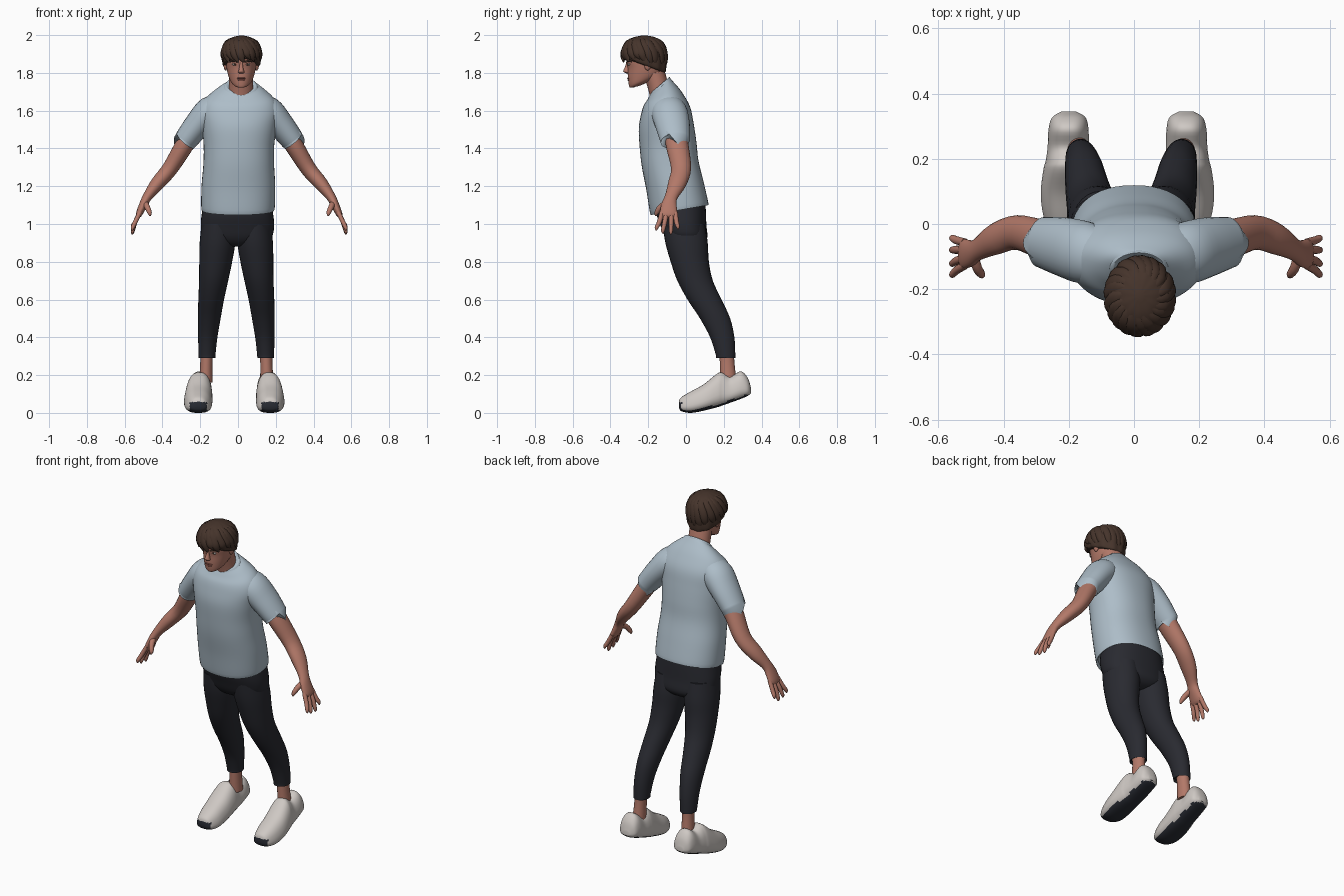
import bpy, bmesh, math, random
from mathutils import Vector

random.seed(4)


def material(name, r, g, b):
    m = bpy.data.materials.new(name)
    m.diffuse_color = (r, g, b, 1)
    return m


SKIN = material("skin", .45, .19, .14)
LIP = material("lip", .30, .10, .08)
HAIR = material("brown_hair", .06, .034, .024)
SHIRT = material("pale_blue_cotton", .42, .51, .58)
PANTS = material("dark_trousers", .022, .023, .030)
SHOE = material("off_white_shoe", .62, .58, .55)
SOLE = material("dark_sole", .022, .025, .034)
EYE = material("eye_white", .6, .55, .52)


def dense(rings, k):
    """Smooth interpolation between hand-placed sections."""
    out = []
    for i in range(len(rings) - 1):
        p = [rings[max(0, min(len(rings) - 1, i + j))] for j in (-1, 0, 1, 2)]
        for q in range(k):
            t = q / k
            out.append([.5 * (2 * b + (c - a) * t + (2 * a - 5 * b + 4 * c - d) * t * t
                              + (3 * b - a - 3 * c + d) * t ** 3) for a, b, c, d in zip(*p)])
    return out + [list(rings[-1])]


def loop_points(c, u, v, n, p=2, taper=0, wave=None):
    pts = []
    for i in range(n):
        a = 2 * math.pi * i / n
        cs, sn = math.cos(a), math.sin(a)
        x = math.copysign(abs(cs) ** (2 / p), cs)
        y = math.copysign(abs(sn) ** (2 / p), sn)
        w = wave(a) if wave else 1
        pts.append(c + u * (x * w * (1 - taper * y)) + v * (y * w))
    return pts


def skin(name, loops, mats, rule=None):
    """Bridge loops into a closed surface."""
    bm = bmesh.new()
    vs = [[bm.verts.new(p) for p in lp] for lp in loops]
    n = len(loops[0])
    for a, b in zip(vs, vs[1:]):
        for i in range(n):
            bm.faces.new((a[i], a[(i + 1) % n], b[(i + 1) % n], b[i]))
    bm.faces.new(vs[0])
    bm.faces.new(vs[-1])
    bmesh.ops.recalc_face_normals(bm, faces=bm.faces)
    for f in bm.faces:
        if rule:
            f.material_index = rule(f.calc_center_median(), f.normal)
    me = bpy.data.meshes.new(name)
    bm.to_mesh(me)
    bm.free()
    for m in mats:
        me.materials.append(m)
    ob = bpy.data.objects.new(name, me)
    bpy.context.collection.objects.link(ob)
    return ob


def stack(name, rings, mat, n=32, k=4, p=2, wave=None):
    """Level sections: x, y, z, half width, half depth, slope toward the back."""
    loops = [loop_points(Vector((x, y, z)), Vector((max(rx, .002), 0, 0)),
                         Vector((0, 1, sl)) * max(ry, .002), n, p, 0, wave)
             for x, y, z, rx, ry, sl in dense(rings, k)]
    return skin(name, loops, [mat])


def limb(name, rings, mat, n=20, k=4, ref=(0, 1, 0)):
    """Sections square to the path: x, y, z, half thickness, half breadth."""
    d = dense(rings, k)
    P = [Vector(r[:3]) for r in d]
    loops = []
    for i, r in enumerate(d):
        t = (P[min(i + 1, len(P) - 1)] - P[max(i - 1, 0)]).normalized()
        v = Vector(ref)
        v = (v - t * v.dot(t)).normalized()
        loops.append(loop_points(P[i], t.cross(v) * max(r[3], .001), v * max(r[4], .001), n))
    return skin(name, loops, [mat])


def ball(name, c, size, mat):
    x, y, z = c
    a, b, h = size
    rings = [(x, y, z - h * math.cos(math.pi * i / 8), a * math.sin(math.pi * i / 8),
              b * math.sin(math.pi * i / 8), 0) for i in range(9)]
    return stack(name, rings, mat, 16, 1)


# Shirt body with rolled hem and sloping neckline
stack("shirt_body", [
    (0, -.035, 1.09, .183, .143, .17), (0, -.035, 1.08, .194, .154, .17),
    (.002, -.058, 1.20, .195, .152, .13), (.004, -.084, 1.32, .187, .150, .1),
    (.005, -.095, 1.42, .187, .150, .1), (.007, -.105, 1.52, .198, .145, .1),
    (.009, -.108, 1.60, .207, .130, .15), (.010, -.120, 1.66, .182, .103, .3),
    (.012, -.132, 1.705, .125, .070, .6), (.015, -.137, 1.728, .084, .053, .82),
    (.015, -.138, 1.735, .076, .047, .85), (.015, -.137, 1.715, .068, .042, .85)],
    SHIRT, 48, 5, 2.25)
# Raised neckband
stack("neckband", [
    (.015, -.137, 1.712, .088, .055, .80), (.015, -.137, 1.722, .091, .056, .82),
    (.015, -.138, 1.736, .080, .050, .85), (.015, -.138, 1.732, .070, .044, .85)],
    SHIRT, 40, 3)

# Trouser seat
stack("trouser_seat", [
    (-.003, -.030, 1.13, .175, .130, .1), (-.003, -.025, 1.06, .188, .130, .1),
    (-.003, -.012, .99, .194, .120, .05), (-.004, .002, .93, .180, .111, 0),
    (-.005, .006, .895, .11, .085, 0), (-.005, .008, .88, .05, .05, 0)], PANTS, 40, 4, 2.3)

for s, side in ((-1, "right"), (1, "left")):
    # Sleeve
    X = lambda d, o=.006: o + s * d
    limb(side + "_sleeve", [
        (X(.08), -.105, 1.625, .065, .075), (X(.15), -.09, 1.595, .082, .095),
        (X(.215), -.072, 1.53, .072, .092), (X(.278), -.058, 1.45, .063, .080),
        (X(.282), -.058, 1.444, .060, .077), (X(.270), -.058, 1.46, .050, .066)], SHIRT, 28, 4)
    # Arm and palm
    limb(side + "_arm", [
        (X(.215), -.06, 1.53, .048, .058), (X(.285), -.048, 1.425, .049, .060),
        (X(.365), -.026, 1.295, .042, .053), (X(.432), -.047, 1.215, .037, .048),
        (X(.485), -.078, 1.145, .025, .034), (X(.508), -.090, 1.10, .022, .041),
        (X(.530), -.092, 1.052, .017, .046), (X(.535), -.092, 1.035, .009, .036)], SKIN, 24)
    # Fingers and thumb
    for i, (y0, y1, z1) in enumerate([(-.127, -.156, .965), (-.103, -.122, .950),
                                      (-.078, -.080, .945), (-.057, -.043, .972)]):
        limb(f"{side}_finger_{i + 1}", [
            (X(.525), y0, 1.062, .012, .013), (X(.550), .5 * (y0 + y1), 1.01, .012, .0125),
            (X(.564), y1, z1 + .015, .010, .010), (X(.565), y1, z1, .003, .003)], SKIN, 12, 3)
    limb(side + "_thumb", [
        (X(.500), -.095, 1.115, .016, .016), (X(.487), -.135, 1.09, .015, .015),
        (X(.474), -.155, 1.06, .012, .012), (X(.472), -.160, 1.043, .004, .004)],
        SKIN, 12, 3, (1, 0, 0))

    # Trouser leg with cuff
    L = lambda d: -.009 + s * d
    stack(side + "_trouser_leg", [
        (L(.096), -.012, 1.0, .088, .112, 0), (L(.100), .003, .90, .094, .112, 0),
        (L(.109), .020, .80, .087, .101, 0), (L(.120), .048, .70, .077, .094, 0),
        (L(.133), .098, .60, .068, .090, 0), (L(.143), .154, .50, .060, .080, 0),
        (L(.151), .192, .40, .051, .064, 0), (L(.155), .209, .31, .045, .052, 0),
        (L(.155), .210, .29, .043, .050, 0), (L(.155), .212, .30, .035, .042, 0)], PANTS, 28)
    # Ankle
    stack(side + "_ankle", [
        (L(.157), .215, .34, .034, .038, 0), (L(.159), .218, .26, .032, .039, 0),
        (L(.162), .225, .16, .036, .044, 0)], SKIN, 20)

    # Shoe: sections from toe to heel (offset, y, bottom, top, half width)
    F = lambda d: -.020 + s * d
    prof = [(.190, -.038, .030, .060, .022), (.190, -.026, .010, .082, .050),
            (.190, .025, .000, .113, .074), (.191, .095, .012, .152, .082),
            (.187, .165, .030, .208, .078), (.184, .195, .040, .212, .073),
            (.182, .235, .054, .192, .069), (.181, .290, .074, .220, .067),
            (.180, .327, .090, .185, .056), (.180, .345, .105, .130, .025)]
    loops = []
    for d, y, zb, zt, w in dense(prof, 5):
        zb = max(zb, 0)
        loops.append(loop_points(Vector((F(d), y, (zb + zt) / 2)), Vector((w * .88, 0, 0)),
                                 Vector((0, 0, (zt - zb) / 2)), 32, 2.6, .2))
    toe_x = F(.190)

    def shoe_colour(c, nrm):
        under = nrm.z < -.72
        toe = c.y < .0 and c.z < .058 and abs(c.x - toe_x) < .045
        return 1 if under or toe else 0
    skin(side + "_shoe", loops, [SHOE, SOLE], shoe_colour)

    # Ear, eye, pupil and eyebrow
    H = lambda d: .017 + s * d
    ball(side + "_ear", (H(.082), -.203, 1.845), (.012, .019, .032), SKIN)
    ball(side + "_eye", (H(.034), -.301, 1.845), (.014, .008, .006), EYE)
    ball(side + "_pupil", (H(.033), -.306, 1.845), (.0055, .005, .0055), HAIR)
    limb(side + "_eyebrow", [
        (H(.014), -.312, 1.857, .004, .004), (H(.036), -.308, 1.863, .005, .005),
        (H(.058), -.289, 1.859, .003, .003)], HAIR, 8, 3)

# Neck
limb("neck", [(.015, -.125, 1.64, .066, .056), (.016, -.145, 1.72, .064, .055),
              (.017, -.168, 1.80, .064, .056)], SKIN, 28)
# Head with narrow jaw
stack("head", [
    (.017, -.270, 1.726, .020, .020, .2), (.017, -.262, 1.732, .034, .036, .22),
    (.017, -.237, 1.752, .054, .066, .2), (.017, -.219, 1.785, .068, .089, .05),
    (.017, -.213, 1.825, .077, .096, 0), (.017, -.215, 1.862, .081, .101, 0),
    (.017, -.215, 1.91, .082, .100, 0), (.017, -.217, 1.955, .064, .076, 0),
    (.017, -.220, 1.98, .020, .025, 0)], SKIN, 36)
# Nose, lips and chin stubble
stack("nose", [(.017, -.304, 1.797, .010, .010, 0), (.017, -.313, 1.803, .017, .015, 0),
               (.017, -.315, 1.812, .014, .017, 0), (.017, -.310, 1.835, .009, .012, 0),
               (.017, -.307, 1.862, .008, .008, 0)], SKIN, 16)
ball("upper_lip", (.017, -.303, 1.772), (.024, .009, .0045), LIP)
ball("lower_lip", (.017, -.301, 1.763), (.020, .009, .005), LIP)
ball("chin_stubble", (.017, -.284, 1.729), (.022, .016, .007), HAIR)

# Hair cap with rippled strands
stack("hair_cap", [
    (.018, -.215, 1.838, .085, .100, -.36), (.018, -.218, 1.848, .098, .112, -.33),
    (.018, -.220, 1.89, .103, .116, -.18), (.018, -.222, 1.93, .101, .114, -.05),
    (.018, -.222, 1.965, .082, .095, 0), (.018, -.220, 1.988, .048, .058, 0),
    (.018, -.220, 1.998, .010, .012, 0)], HAIR, 72, 4, 2,
    lambda a: 1 + .02 * math.sin(11 * a + .6))
# Overlapping locks sweeping from the crown
for i in range(20):
    a = 2 * math.pi * (i + random.uniform(-.25, .25)) / 20
    back = max(0, math.sin(a))
    end = 1.866 - .062 * back + random.uniform(-.012, .008)
    path = []
    for f, z, w, t, turn in ((.30, 1.984, .012, .007, -.5), (.76, 1.962, .022, .012, -.3),
                             (.98, 1.918, .024, .012, -.1),
                             (1.0, .5 * (1.918 + end), .020, .011, 0), (.97, end, .004, .003, .12)):
        if back > 0 and z == end:
            f -= .14 * back
        path.append((.018 + .099 * f * math.cos(a + turn), -.222 + .113 * f * math.sin(a + turn),
                     z, w, t))
    limb(f"hair_lock_{i + 1}", path, HAIR, 10, 3, (math.cos(a), math.sin(a), .35))

# Smooth shading that keeps hard edges
for ob in bpy.context.collection.objects:
    ob.select_set(True)
    bpy.context.view_layer.objects.active = ob
bpy.ops.object.shade_smooth_by_angle(angle=math.radians(45))
